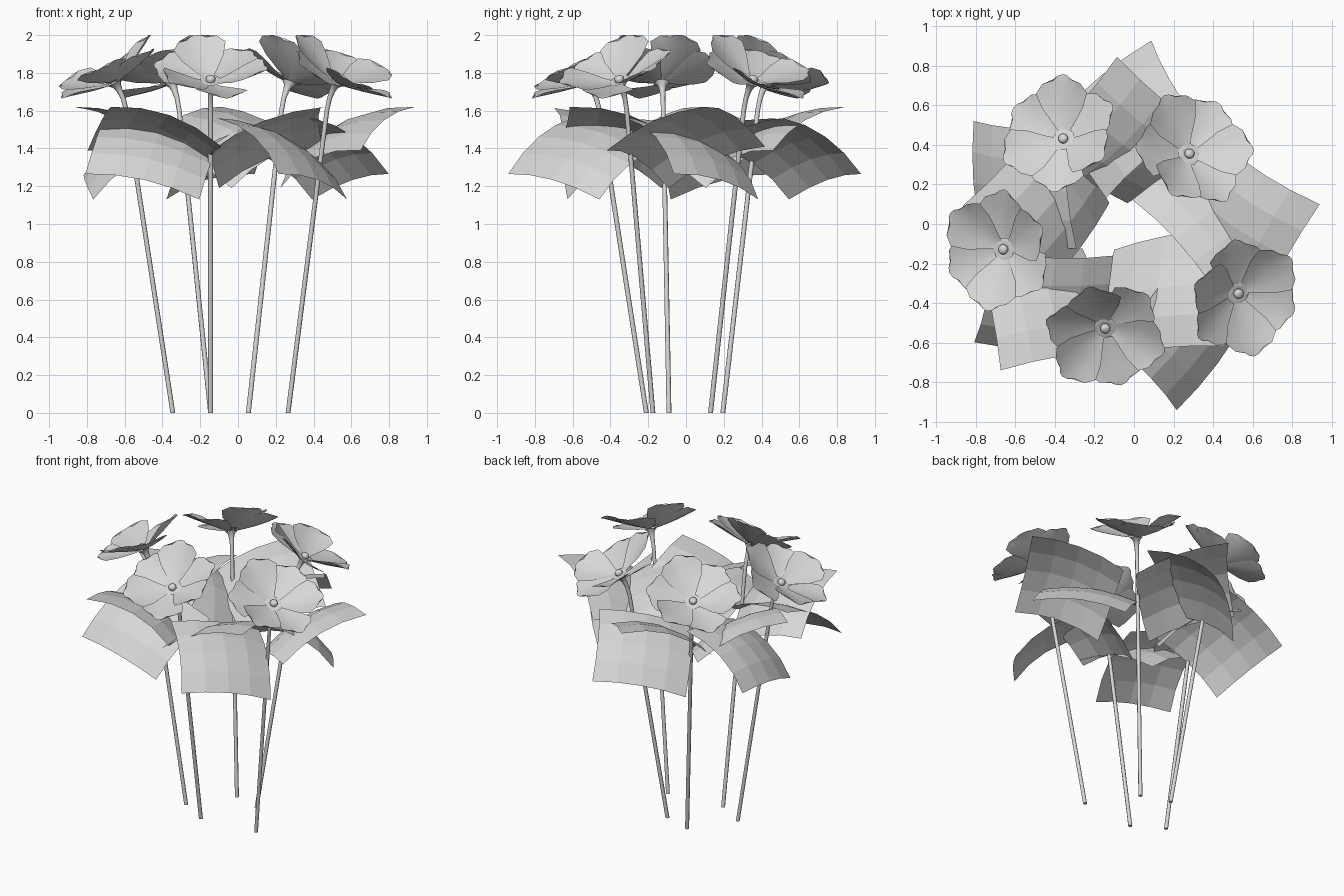
import bpy, bmesh, math
from mathutils import Vector, Matrix

if "Cube" in bpy.data.objects:
    bpy.data.objects.remove(bpy.data.objects["Cube"])

grey = bpy.data.materials.new("pale_grey")
grey.diffuse_color = (0.68, 0.68, 0.68, 1)
grey.use_nodes = True
grey.node_tree.nodes["Principled BSDF"].inputs["Base Color"].default_value = grey.diffuse_color


def new_mesh(name, bm):
    me = bpy.data.meshes.new(name)
    bm.to_mesh(me)
    bm.free()
    me.materials.append(grey)
    return me


def grid_faces(bm, rows, closed=False):
    """Skin a list of vertex rows with quads."""
    for a, b in zip(rows, rows[1:]):
        n = len(a)
        for i in range(n if closed else n - 1):
            j = (i + 1) % n
            bm.faces.new((a[i], a[j], b[j], b[i]))


# Each plant is modelled leaning towards +x, with its root at the origin
TILT = math.radians(29)
BLOOM = Matrix.Translation((0.31, 0, 1.75)) @ Matrix.Rotation(TILT, 4, 'Y')


def make_stem():
    # straight stalk that bends and flares into the bloom
    path = [(0, 0, 0.0, .013, 0), (.248, 0, 1.60, .0125, 9), (.265, 0, 1.665, .013, 15),
            (.283, 0, 1.705, .016, 24), (.297, 0, 1.73, .022, 29), (.308, 0, 1.748, .04, 29)]
    bm = bmesh.new()
    rows = []
    for x, y, z, r, tilt in path:
        m = Matrix.Translation((x, y, z)) @ Matrix.Rotation(math.radians(tilt), 4, 'Y')
        rows.append([bm.verts.new(m @ Vector((r * math.cos(a), r * math.sin(a), 0)))
                     for a in (math.tau * i / 8 for i in range(8))])
    grid_faces(bm, rows, True)
    bm.faces.new(rows[0][::-1])
    bm.faces.new(rows[-1])
    return new_mesh("stem", bm)


def make_petals():
    # six blunt petals, every other one a little lower and turned at the edge
    outline = [(.02, .015, 0), (.08, .055, .018), (.16, .112, .05),
               (.235, .142, .085), (.285, .105, .108), (.31, .05, .116)]
    bm = bmesh.new()
    for k in range(6):
        low = k % 2 == 0
        turn = BLOOM @ Matrix.Rotation(math.radians(14 + 60 * k), 4, 'Z')
        twist = Matrix.Rotation(math.radians(-8 if low else -4), 4, 'X')
        rows = []
        for r, w, h in outline:
            h = h * .62 - .004 if low else h + .004
            rows.append([bm.verts.new(turn @ twist @ Vector(
                (r - .1 * r * s * s, w * s, h + .13 * w * s * s)))
                for s in (1, .5, 0, -.5, -1)])
        grid_faces(bm, rows)
    return new_mesh("petals", bm)


def make_centre():
    # low collar with a small round button
    bm = bmesh.new()
    rows = []
    for r, h in [(.06, .012), (.045, .016), (.024, .01), (.026, .022), (.022, .032), (.012, .038)]:
        rows.append([bm.verts.new(BLOOM @ Vector((r * math.cos(a), r * math.sin(a), h)))
                     for a in (math.tau * i / 10 for i in range(10))])
    grid_faces(bm, rows, True)
    bm.faces.new(rows[-1])
    return new_mesh("bloom_centre", bm)


def make_leaf(name, corners, bulge_len, bulge_wid, n=4):
    # four-cornered card, arched both ways
    a, b, c, d = (Vector(p) for p in corners)   # outer a-b, inner d-c
    normal = (b - a).cross(d - a).normalized()
    if normal.z < 0:
        normal.negate()
    bm = bmesh.new()
    rows = []
    for i in range(n + 1):
        t = i / n
        row = []
        for j in range(n + 1):
            s = j / n
            p = a.lerp(b, s).lerp(d.lerp(c, s), t)
            p += normal * (4 * bulge_len * t * (1 - t) + 4 * bulge_wid * s * (1 - s))
            row.append(bm.verts.new(p))
        rows.append(row)
    grid_faces(bm, rows)
    bmesh.ops.recalc_face_normals(bm, faces=bm.faces[:])
    if sum(f.normal.z for f in bm.faces) < 0:
        bmesh.ops.reverse_faces(bm, faces=bm.faces[:])
    return new_mesh(name, bm)


parts = {
    "stem": make_stem(),
    "petals": make_petals(),
    "bloom_centre": make_centre(),
    "raised_leaf": make_leaf("raised_leaf", [(.406, .605, 1.62), (.456, .012, 1.39),
                                             (-.08, .045, 1.19), (-.187, .59, 1.41)], .07, .05),
    "drooping_leaf": make_leaf("drooping_leaf", [(.388, -.663, 1.265), (.417, -.06, 1.13),
                                                 (-.05, .04, 1.41), (-.075, -.56, 1.56)], .06, .045),
}

# Five plants leaning outwards: root x, root y, heading in degrees
plants = [(.055, .13, 45), (-.145, .195, 132), (-.345, -.09, 187),
          (-.145, -.21, 270), (.265, -.175, 326)]
for i, (x, y, heading) in enumerate(plants, 1):
    for name, me in parts.items():
        ob = bpy.data.objects.new(f"{name}_{i}", me)
        ob.location = (x, y, 0)
        ob.rotation_euler.z = math.radians(heading)
        bpy.context.collection.objects.link(ob)

# Rounded parts are smooth, leaves stay faceted
bpy.ops.object.select_all(action='DESELECT')
for ob in bpy.context.collection.objects:
    if "leaf" not in ob.name and ob.name.endswith("_1"):
        ob.select_set(True)
        bpy.context.view_layer.objects.active = ob
bpy.ops.object.shade_smooth_by_angle(angle=math.radians(50))
